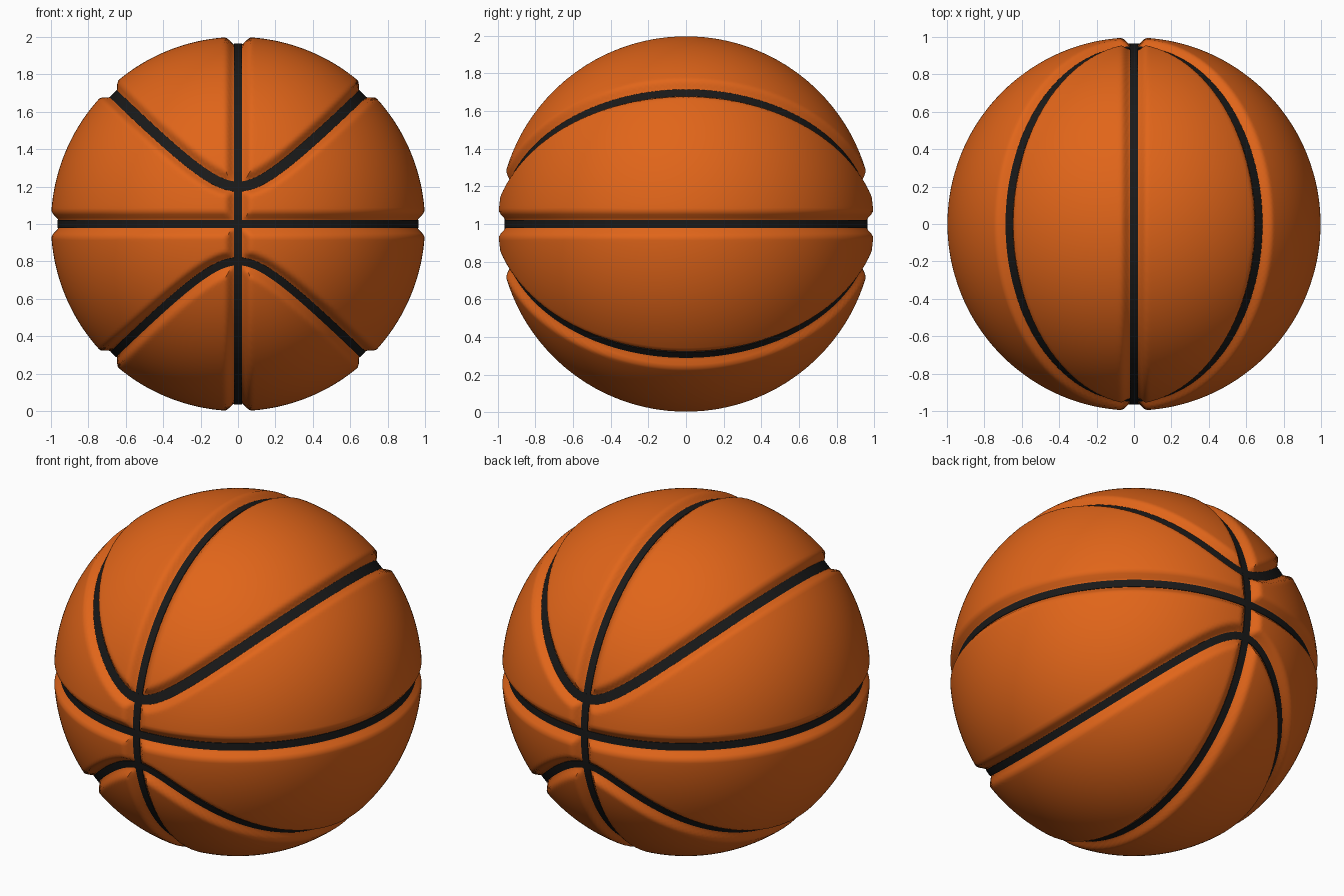
import bpy, bmesh, math
from mathutils import Vector, kdtree

if "Cube" in bpy.data.objects:
    bpy.data.objects.remove(bpy.data.objects["Cube"])

TAU = 2 * math.pi
CENTRE = Vector((0, 0, 1))


def material(name, col):
    m = bpy.data.materials.new(name)
    m.diffuse_color = (*col, 1)
    m.use_nodes = True
    m.node_tree.nodes["Principled BSDF"].inputs["Base Color"].default_value = m.diffuse_color
    return m


def finish(bm, name, mat):
    me = bpy.data.meshes.new(name)
    bmesh.ops.recalc_face_normals(bm, faces=bm.faces)
    bm.to_mesh(me)
    bm.free()
    ob = bpy.data.objects.new(name, me)
    bpy.context.collection.objects.link(ob)
    me.materials.append(mat)
    ob.location = CENTRE
    bpy.context.view_layer.objects.active = ob
    ob.select_set(True)
    bpy.ops.object.shade_smooth_by_angle(angle=math.radians(40))
    ob.select_set(False)


# Seam paths as directions on the unit sphere
K = 0.043
XM = math.sqrt((1 - K) / 2)


def meridian(t):
    return Vector((0, math.sin(t), math.cos(t)))


def equator(t):
    return Vector((math.cos(t), math.sin(t), 0))


def side_curve(sign):
    def path(t):
        x = XM * math.sin(t)
        return Vector((x, math.sqrt(2) * XM * math.cos(t), sign * math.sqrt(x * x + K)))
    return path


# name, path, half width
seams = [("meridian_seam", meridian, 0.022),
         ("equator_seam", equator, 0.022),
         ("upper_curved_seam", side_curve(1), 0.027),
         ("lower_curved_seam", side_curve(-1), 0.021)]

orange = material("orange_rubber", (0.75, 0.13, 0.01))
black = material("black_seam", (0.01, 0.01, 0.01))

# Ball skin: dense sphere pressed in along the seams
N = 1200
tree = kdtree.KDTree(N * len(seams))
for s, (_, path, _) in enumerate(seams):
    for i in range(N):
        tree.insert(path(TAU * i / N), s * N + i)
tree.balance()

bm = bmesh.new()
bmesh.ops.create_icosphere(bm, subdivisions=7, radius=1)
for v in bm.verts:
    d = tree.find(v.co)[2]
    t = min(max((d - 0.012) / 0.06, 0), 1)
    v.co *= 0.956 + 0.044 * t * t * (3 - 2 * t)
finish(bm, "ball_skin", orange)


# Seam bands: shallow strips swept round each closed path
def band(name, path, half, steps=192):
    bm = bmesh.new()
    rings = []
    for i in range(steps):
        t = TAU * i / steps
        p = path(t)
        side = p.cross(path(t + 0.001) - path(t - 0.001)).normalized()
        rings.append([bm.verts.new(p * r + side * o) for o, r in
                      ((-half, 0.94), (-half, 0.965), (half, 0.965), (half, 0.94))])
    for i in range(steps):
        a, b = rings[i], rings[(i + 1) % steps]
        for j in range(4):
            k = (j + 1) % 4
            bm.faces.new((a[j], a[k], b[k], b[j]))
    finish(bm, name, black)


for name, path, half in seams:
    band(name, path, half)
